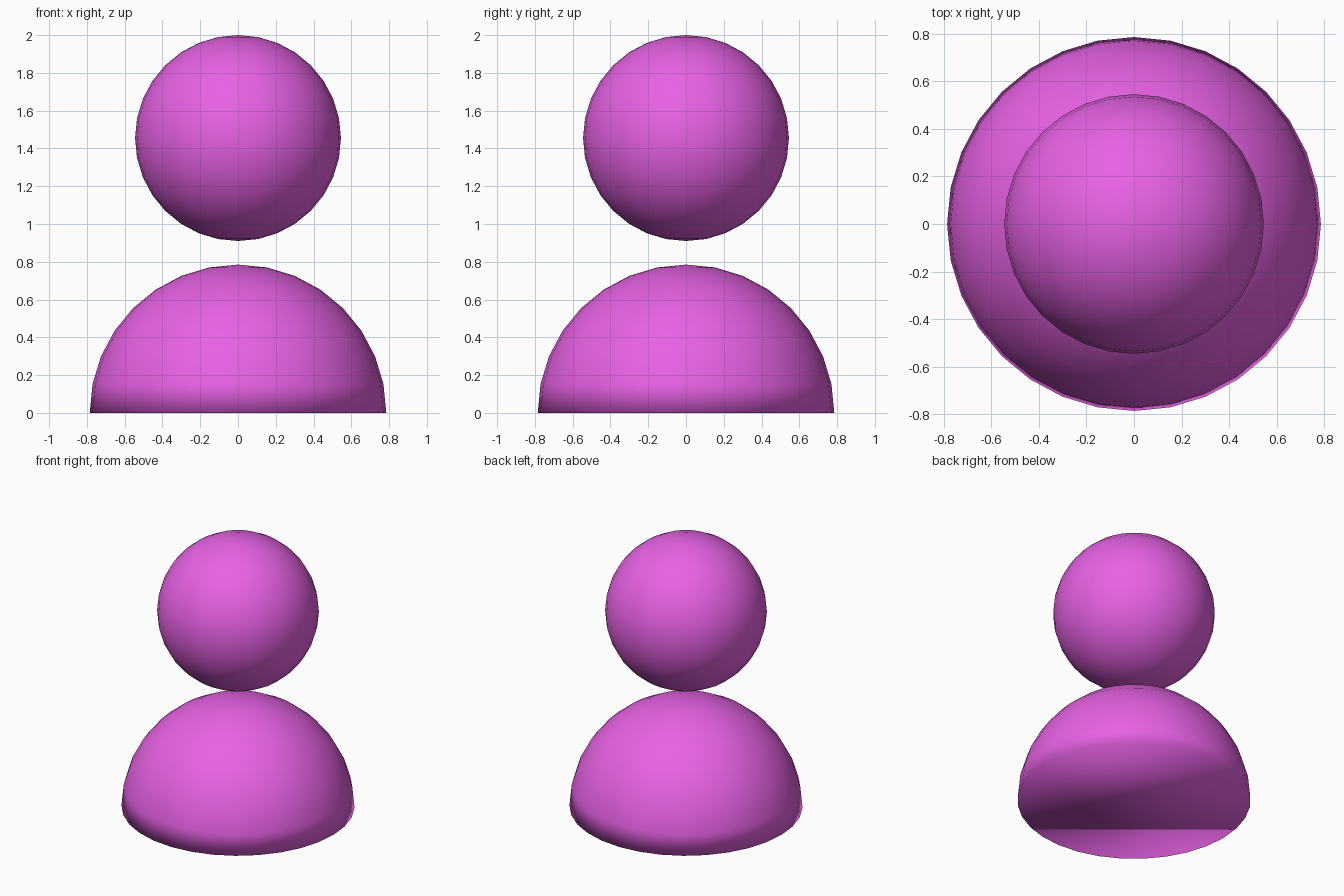
import bpy, bmesh

if "Cube" in bpy.data.objects:
    bpy.data.objects.remove(bpy.data.objects["Cube"])

pink = bpy.data.materials.new("pink")
pink.diffuse_color = (0.8, 0.12, 0.78, 1)
pink.use_nodes = True
pink.node_tree.nodes["Principled BSDF"].inputs["Base Color"].default_value = pink.diffuse_color


def ball(name, radius, z):
    bpy.ops.mesh.primitive_uv_sphere_add(segments=32, ring_count=16, radius=radius, location=(0, 0, z))
    obj = bpy.context.object
    obj.name = name
    obj.data.materials.append(pink)
    bpy.ops.object.shade_smooth()
    return obj


# Floating round head
ball("head", 0.545, 1.455)

# Half-sphere body: cut away the lower half and close the flat base
body = ball("body", 0.785, 0)
bm = bmesh.new()
bm.from_mesh(body.data)
bmesh.ops.delete(bm, geom=[v for v in bm.verts if v.co.z < -0.001], context='VERTS')
base = bmesh.ops.contextual_create(bm, geom=[e for e in bm.edges if e.is_boundary])["faces"]
for f in base:
    f.smooth = True
    f.material_index = 0
bmesh.ops.recalc_face_normals(bm, faces=bm.faces)
bm.to_mesh(body.data)
bm.free()
